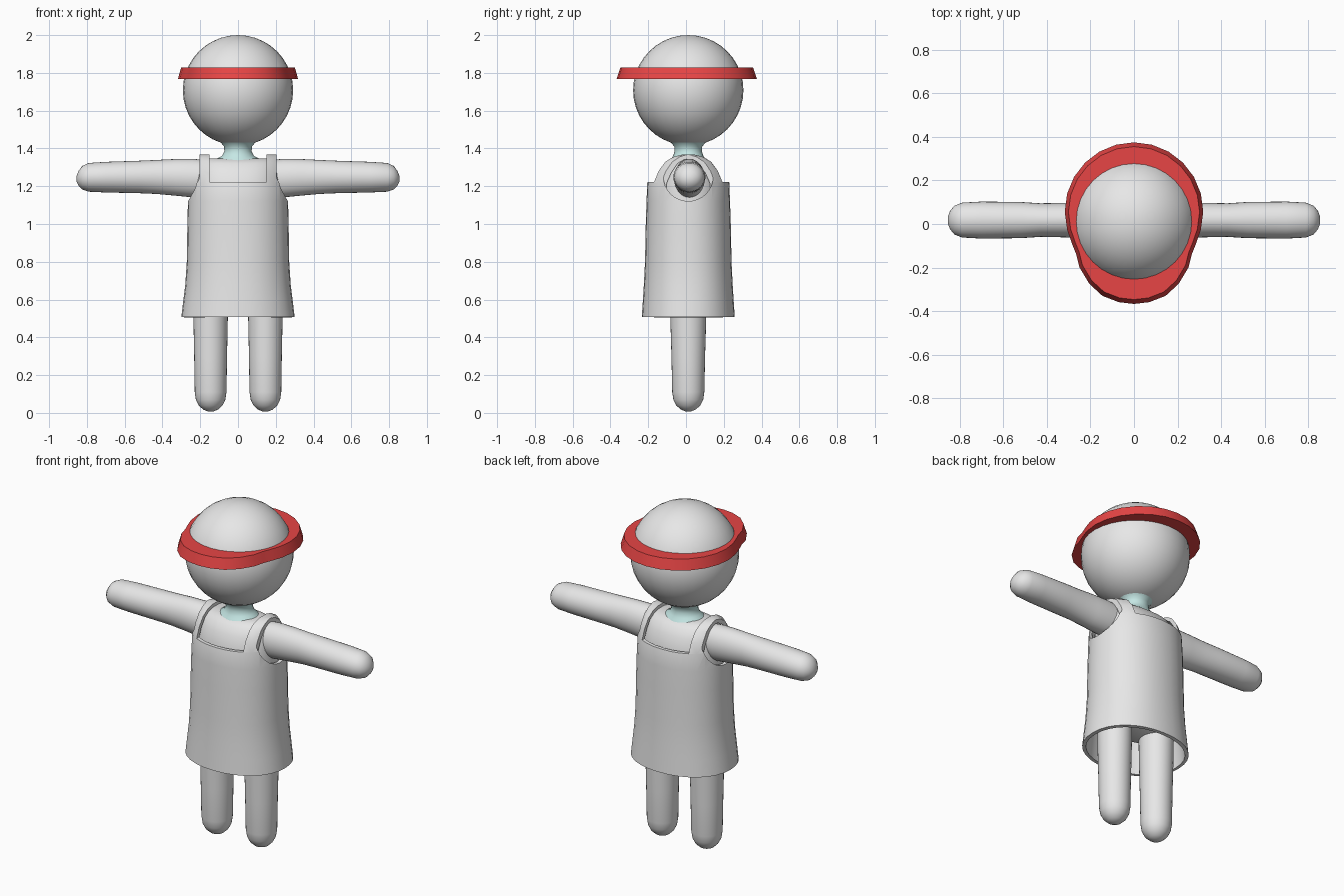
import bpy, bmesh, math
from mathutils import Vector

if "Cube" in bpy.data.objects:
    bpy.data.objects.remove(bpy.data.objects["Cube"])


def material(name, rgb):
    m = bpy.data.materials.new(name)
    m.use_nodes = True
    m.diffuse_color = (*rgb, 1)
    m.node_tree.nodes["Principled BSDF"].inputs["Base Color"].default_value = (*rgb, 1)
    return m


WHITE = material("off_white", (0.8, 0.8, 0.8))
RED = material("visor_red", (0.8, 0.06, 0.06))
TEAL = material("pale_teal", (0.56, 0.8, 0.78))


def finish(obj, angle=40):
    bpy.ops.object.select_all(action='DESELECT')
    obj.select_set(True)
    bpy.context.view_layer.objects.active = obj
    bpy.ops.object.shade_smooth_by_angle(angle=math.radians(angle))


def skin(name, loops, mat, caps=(True, True)):
    """Join equal-length point loops into a tube, with optional end caps."""
    bm = bmesh.new()
    rows = [[bm.verts.new(p) for p in loop] for loop in loops]
    n = len(rows[0])
    for a, b in zip(rows, rows[1:]):
        for i in range(n):
            j = (i + 1) % n
            bm.faces.new((a[i], a[j], b[j], b[i]))
    for row, cap in zip((rows[0], rows[-1]), caps):
        if cap:
            bm.faces.new(row)
    bmesh.ops.recalc_face_normals(bm, faces=bm.faces)
    mesh = bpy.data.meshes.new(name)
    bm.to_mesh(mesh)
    bm.free()
    mesh.materials.append(mat)
    obj = bpy.data.objects.new(name, mesh)
    bpy.context.collection.objects.link(obj)
    return obj


def oval(cx, cy, rx, ry, power=2.0, n=32):
    pts = []
    for i in range(n):
        a = 2 * math.pi * i / n
        c, s = math.cos(a), math.sin(a)
        pts.append((cx + rx * math.copysign(abs(c) ** (2 / power), c),
                    cy + ry * math.copysign(abs(s) ** (2 / power), s)))
    return pts


def upright(rings, cx=0.0, cy=0.012, power=2.0):
    return [[(x, y, z) for x, y in oval(cx, cy, rx, ry, power)] for z, rx, ry in rings]


# Head
bpy.ops.mesh.primitive_uv_sphere_add(segments=32, ring_count=20, radius=0.292,
                                     location=(0, 0.012, 1.708))
head = bpy.context.object
head.name = "head"
head.data.materials.append(WHITE)
finish(head, 60)

# Neck
neck = skin("neck", upright([(1.33, 0.12, 0.1), (1.347, 0.11, 0.09), (1.36, 0.085, 0.08),
                             (1.385, 0.072, 0.072), (1.41, 0.074, 0.074),
                             (1.43, 0.09, 0.09), (1.46, 0.12, 0.12)]), TEAL)
finish(neck, 60)

# Visor: round back flowing into a narrower bill
half = [(0.318 * math.sin(a), 0.057 + 0.318 * math.cos(a))
        for a in [math.radians(d) for d in range(0, 106, 15)]]
half += [(0.285, -0.09), (0.265, -0.14), (0.25, -0.2), (0.205, -0.275),
         (0.145, -0.33), (0.07, -0.359), (0, -0.367)]
outline = half + [(-x, y) for x, y in reversed(half[1:-1])]
visor = skin("visor", [[(x * s, y * s + (1 - s) * 0.01, z) for x, y in outline]
                       for z, s in ((1.768, 1), (1.828, 0.947))], RED)
finish(visor, 35)

# Torso
torso = skin("torso", upright([(0.62, 0.14, 0.09), (0.68, 0.22, 0.15), (0.85, 0.235, 0.18),
                               (1.15, 0.235, 0.18), (1.22, 0.23, 0.17), (1.28, 0.222, 0.147),
                               (1.32, 0.21, 0.12), (1.34, 0.19, 0.092),
                               (1.348, 0.16, 0.06)], power=2.3), WHITE)
finish(torso, 60)

# Pinafore shell with thickness
dress = skin("pinafore", upright([(0.508, 0.3, 0.246), (0.6, 0.289, 0.24), (0.68, 0.279, 0.235),
                                  (0.8, 0.271, 0.229), (1.0, 0.268, 0.225), (1.12, 0.265, 0.221),
                                  (1.22, 0.26, 0.217), (1.28, 0.25, 0.192),
                                  (1.33, 0.237, 0.152), (1.355, 0.222, 0.105),
                                  (1.367, 0.205, 0.05)], power=2.15), WHITE, (False, True))
solid = dress.modifiers.new("thickness", 'SOLIDIFY')
solid.thickness = 0.02
solid.offset = -1

# Cutters: neck opening front and back, and both armholes
cutters = []
bpy.ops.mesh.primitive_cube_add(size=1, location=(0, 0, 1.422))
cutters.append(bpy.context.object)
cutters[0].scale = (0.304, 1, 0.4)
for side in (1, -1):
    bpy.ops.mesh.primitive_cylinder_add(vertices=32, radius=0.132, depth=0.3,
                                        location=(side * 0.353, 0.012, 1.253),
                                        rotation=(0, math.pi / 2, 0))
    cutters.append(bpy.context.object)
for c in cutters:
    c.name = "opening_cutter"
    c.hide_render = True
    cut = dress.modifiers.new("opening", 'BOOLEAN')
    cut.operation = 'DIFFERENCE'
    cut.solver = 'EXACT'
    cut.object = c
bpy.context.view_layer.objects.active = dress
for name in [m.name for m in dress.modifiers]:
    bpy.ops.object.modifier_apply(modifier=name)
for c in cutters:
    bpy.data.objects.remove(c)
finish(dress, 35)

# Arms and legs
arm_rings = [(0.12, 1.243, 0.075, 0.09), (0.24, 1.243, 0.082, 0.102), (0.33, 1.247, 0.079, 0.097),
             (0.43, 1.249, 0.077, 0.09), (0.52, 1.249, 0.083, 0.086), (0.7, 1.248, 0.085, 0.081),
             (0.79, 1.247, 0.08, 0.076), (0.825, 1.245, 0.066, 0.062),
             (0.845, 1.242, 0.042, 0.038), (0.855, 1.24, 0.015, 0.014)]
leg_rings = [(0.008, 0.015, 0.015), (0.018, 0.04, 0.04), (0.04, 0.063, 0.064),
             (0.07, 0.078, 0.079), (0.11, 0.084, 0.085), (0.3, 0.087, 0.089),
             (0.5, 0.091, 0.095), (0.75, 0.093, 0.1)]
for side, label in ((1, "left"), (-1, "right")):
    arm = skin(label + "_arm", [[(side * x, y, z) for y, z in oval(0.018, cz, ry, rz)]
                                for x, cz, ry, rz in arm_rings], WHITE)
    finish(arm, 60)
    leg = skin(label + "_leg", upright(leg_rings, cx=side * 0.145), WHITE)
    finish(leg, 60)
